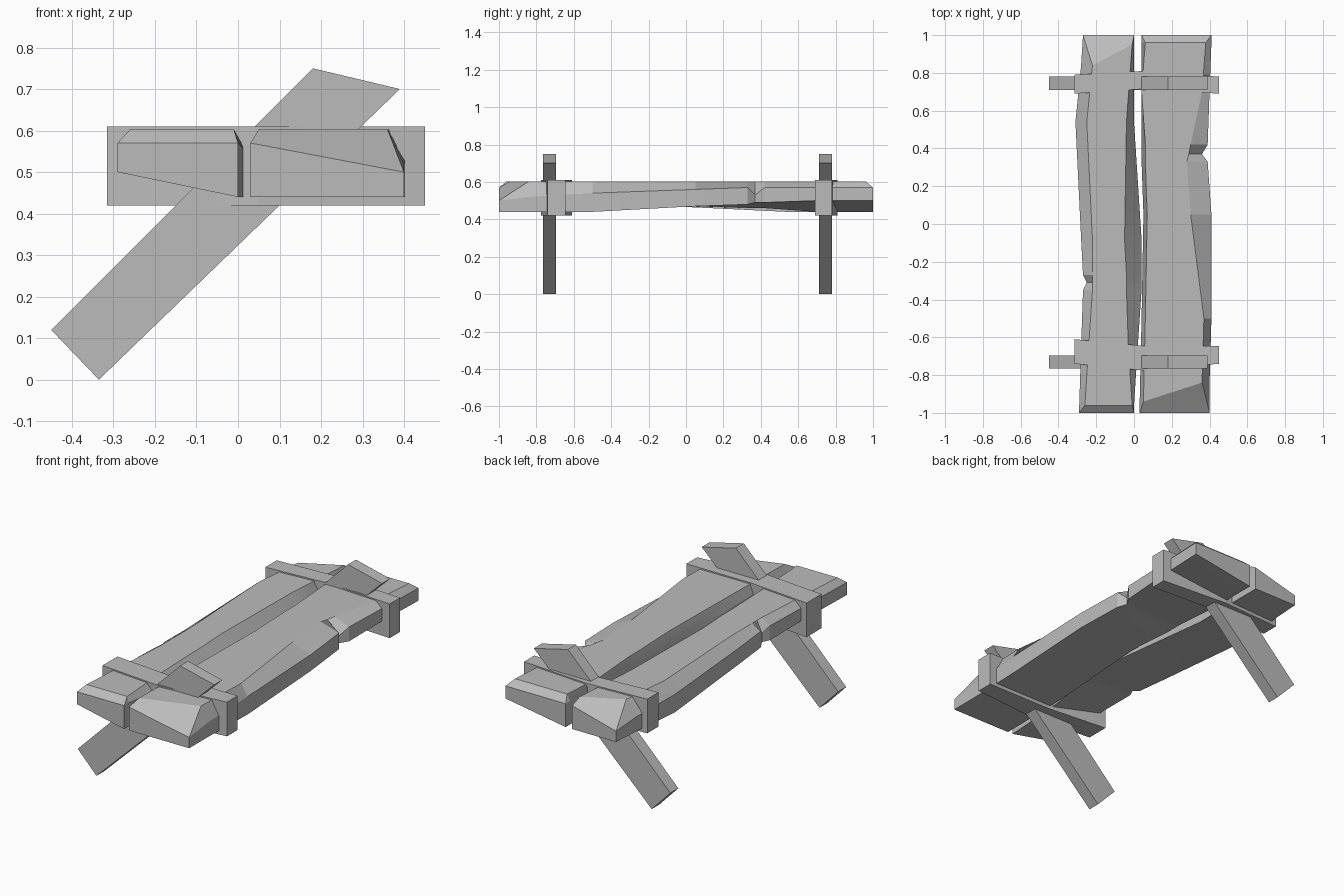
import bpy, bmesh, math

if "Cube" in bpy.data.objects:
    bpy.data.objects.remove(bpy.data.objects["Cube"], do_unlink=True)

# one flat material for the whole model
grey = bpy.data.materials.new("plain_grey")
grey.use_nodes = True
colour = (0.5, 0.5, 0.5, 1)
grey.diffuse_color = colour
grey.node_tree.nodes["Principled BSDF"].inputs["Base Color"].default_value = colour


def loft(name, rings, smooth_angle=0):
    """Join matching rings of points into a closed solid."""
    bm = bmesh.new()
    loops = [[bm.verts.new(point) for point in ring] for ring in rings]
    count = len(loops[0])
    for first, second in zip(loops, loops[1:]):
        for i in range(count):
            j = (i + 1) % count
            bm.faces.new((first[i], first[j], second[j], second[i]))
    bm.faces.new(loops[0])
    bm.faces.new(loops[-1])
    bmesh.ops.remove_doubles(bm, verts=bm.verts, dist=0.001)
    bmesh.ops.recalc_face_normals(bm, faces=bm.faces)
    mesh = bpy.data.meshes.new(name)
    bm.to_mesh(mesh)
    bm.free()
    mesh.materials.append(grey)
    part = bpy.data.objects.new(name, mesh)
    bpy.context.collection.objects.link(part)
    if smooth_angle:
        bpy.ops.object.select_all(action='DESELECT')
        part.select_set(True)
        bpy.context.view_layer.objects.active = part
        bpy.ops.object.shade_smooth_by_angle(angle=math.radians(smooth_angle))
    return part


def plank(name, sections):
    """Rough-hewn plank from cross-sections given in hundredths:
    outer y, inner y, | outer side x, outer top x, inner top x, inner side x,
    | outer bottom z, outer side z, inner side z, inner bottom z."""
    rings = []
    for section in sections:
        (y_out, y_in, side_out, top_out, top_in, side_in,
         low_out, high_out, high_in, low_in) = [value / 100 for value in section]
        is_end = abs(y_out) == 1
        rings.append([
            (side_out, y_out, low_out),
            (side_out, y_out, high_out),
            (top_out, y_out, high_out if is_end else 0.603),
            (top_in, y_in, high_in if is_end else 0.603),
            (side_in, y_in, high_in),
            (side_in, y_in, low_in),
        ])
    return loft(name, rings, smooth_angle=15)


def extrude(name, outline, axis, start, end):
    """Straight extrusion of a flat outline along y or z."""
    def place(point, depth):
        a, b = point
        return (a, depth, b) if axis == "y" else (a, b, depth)
    return loft(name, [[place(p, d) for p in outline] for d in (start, end)])


# two seat planks with chipped edges and trimmed ends
plank("right_plank", [
    (-100, -100, -29, -29, 0, 0, 50, 57, 57, 44),
    (-96, -96, -29, -26, -1, 0, 50, 57, 57, 44),
    (-65, -65, -28, -24, -3, 2, 50, 57, 55, 44),
    (-35, -35, -27, -22, -4, 4, 49, 57, 52, 46),
    (-31, -31, -25, -22, -4, 4, 49, 54, 51, 46),
    (-27, -27, -27, -22, -4, 4, 48, 57, 51, 46),
    (-8, -8, -28, -22, -5, 4, 47, 56, 50, 47),
    (54, 54, -31, -25, -4, 0, 44, 54, 54, 44),
    (84, 95, -28, -22, -1, 0, 44, 52, 56, 44),
    (100, 100, -27, -27, 0, 0, 44, 50, 57, 44),
])
plank("left_plank", [
    (-100, -100, 40, 40, 3, 3, 44, 50, 57, 44),
    (-84, -94, 40, 36, 5, 3, 44, 52, 56, 44),
    (-50, -50, 41, 37, 6, 4, 44, 54, 55, 44),
    (5, 5, 41, 30, 7, 5, 47, 56, 52, 47),
    (33, 33, 39, 28, 6, 4, 48, 57, 52, 46),
    (37, 37, 36, 29, 6, 4, 49, 53, 52, 46),
    (42, 42, 39, 30, 6, 4, 49, 57, 53, 46),
    (70, 70, 40, 36, 4, 4, 50, 57, 55, 44),
    (96, 96, 41, 38, 6, 4, 50, 57, 57, 44),
    (100, 100, 41, 41, 4, 4, 50, 57, 57, 44),
])

# crossing straps that bind the planks, slightly crooked
strap_x = (-0.315, 0.05, 0.45)
straps = {
    "front_strap": ((-0.61, -0.645, -0.645), (-0.74, -0.775, -0.74)),
    "back_strap": ((0.79, 0.81, 0.78), (0.69, 0.715, 0.69)),
}
for name, (back_edge, front_edge) in straps.items():
    outline = list(zip(strap_x, back_edge)) + list(zip(strap_x, front_edge))[::-1]
    extrude(name, outline, "z", 0.42, 0.61)

# slanted legs that run up through the planks
leg_outline = [(-0.45, 0.12), (-0.335, 0), (0.39, 0.7), (0.18, 0.75)]
for name, y in (("front_leg", -0.73), ("back_leg", 0.745)):
    extrude(name, leg_outline, "y", y - 0.035, y + 0.035)
